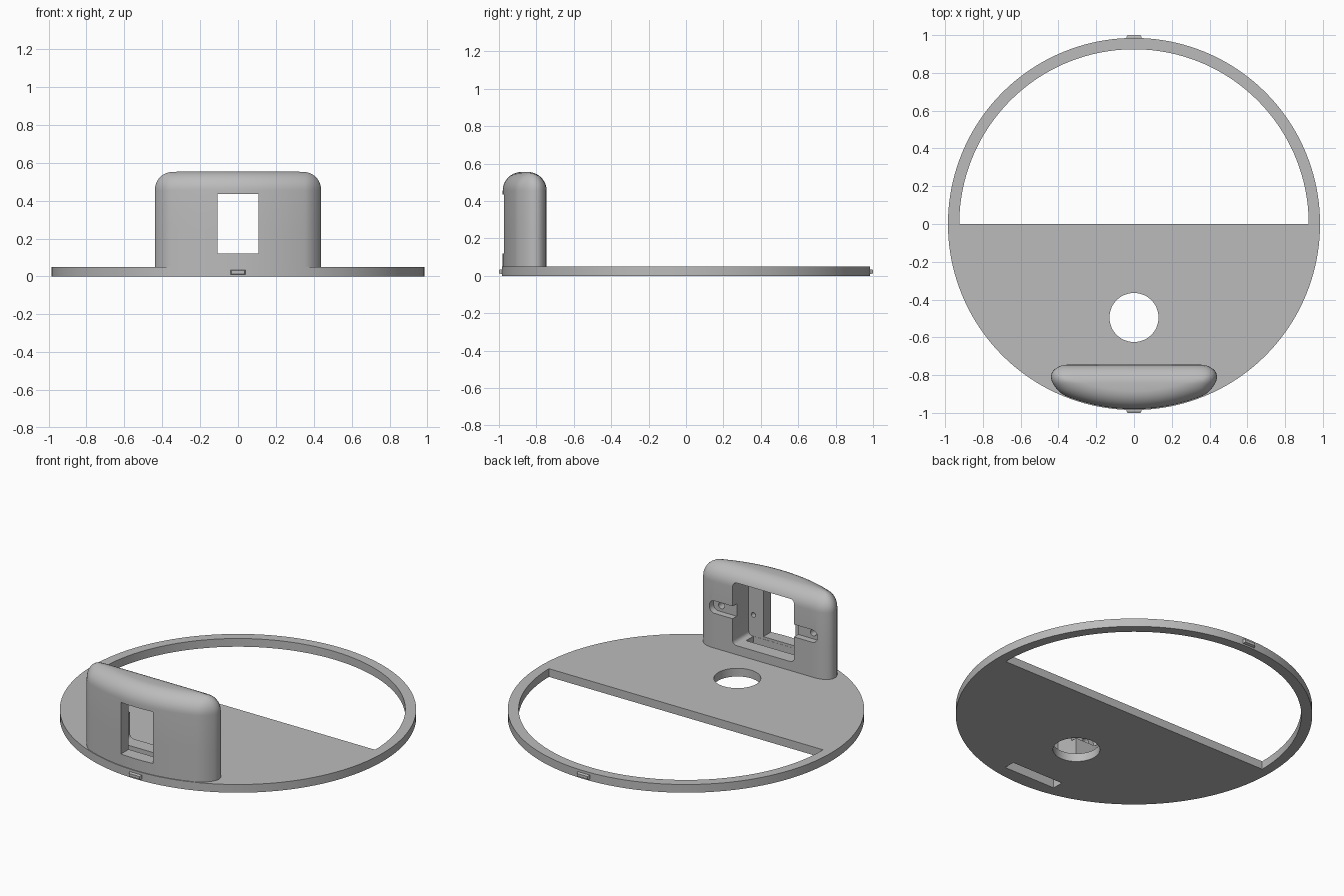
import bpy, bmesh, math
from mathutils import Vector

if "Cube" in bpy.data.objects:
    bpy.data.objects.remove(bpy.data.objects["Cube"], do_unlink=True)

GREY = (0.5, 0.5, 0.5, 1)
mat = bpy.data.materials.new("plain grey")
mat.use_nodes = True
mat.diffuse_color = GREY
mat.node_tree.nodes["Principled BSDF"].inputs["Base Color"].default_value = GREY


def finish(name, bm):
    bmesh.ops.recalc_face_normals(bm, faces=bm.faces)
    mesh = bpy.data.meshes.new(name)
    bm.to_mesh(mesh)
    bm.free()
    mesh.materials.append(mat)
    ob = bpy.data.objects.new(name, mesh)
    bpy.context.collection.objects.link(ob)
    return ob


def loft(name, rings):
    """Skin closed rings of points and cap both ends."""
    bm = bmesh.new()
    rows = [[bm.verts.new(p) for p in ring] for ring in rings]
    n = len(rows[0])
    for a, b in zip(rows, rows[1:]):
        for i in range(n):
            j = (i + 1) % n
            bm.faces.new((a[i], a[j], b[j], b[i]))
    bm.faces.new(rows[0])
    bm.faces.new(rows[-1])
    return finish(name, bm)


def prism(name, pts, lo, hi, along_y=False):
    """Extrude a flat outline along z, or an x-z outline along y."""
    return loft(name, [[(a, h, b) if along_y else (a, b, h) for a, b in pts]
                       for h in (lo, hi)])


def arc(cx, cy, r, start, end, n):
    return [(cx + r * math.cos(math.radians(start + (end - start) * i / n)),
             cy + r * math.sin(math.radians(start + (end - start) * i / n)))
            for i in range(n + 1)]


def circle(cx, cy, r, n):
    return arc(cx, cy, r, 0, 360, n)[:-1]


def rect(x0, x1, y0, y1, r=0):
    if not r:
        return [(x0, y0), (x1, y0), (x1, y1), (x0, y1)]
    return (arc(x1 - r, y1 - r, r, 0, 90, 6) + arc(x0 + r, y1 - r, r, 90, 180, 6)
            + arc(x0 + r, y0 + r, r, 180, 270, 6) + arc(x1 - r, y0 + r, r, 270, 360, 6))


def cut(target, cutters):
    """Subtract the cutters and bake the result."""
    for c in cutters:
        mod = target.modifiers.new("cut", "BOOLEAN")
        mod.operation = "DIFFERENCE"
        mod.solver = "EXACT"
        mod.object = c
    bpy.context.view_layer.update()
    deps = bpy.context.evaluated_depsgraph_get()
    mesh = bpy.data.meshes.new_from_object(target.evaluated_get(deps))
    target.modifiers.clear()
    target.data = mesh


# Round base plate
plate = prism("base_plate", circle(0, 0, 0.985, 160), 0, 0.05)

# Rounded housing: flat back, curved front, all edges blended
BACK, FRONT, HALF, TOP, R = -0.745, 0.98, 0.455, 0.555, 0.1
CENTRE = Vector((0, -0.861))


def inside(p, z):
    gaps = (p.y - BACK, abs(p.x) - HALF, p.length - FRONT, z - TOP)
    return math.hypot(*(max(g + R, 0) for g in gaps)) < R


def outline(z, n=112):
    ring = []
    for i in range(n):
        t = 2 * math.pi * (i + 0.5) / n
        d = Vector((0.45 * math.cos(t), 0.11 * math.sin(t)))
        lo, hi = 0, 2
        for _ in range(30):
            mid = (lo + hi) / 2
            lo, hi = (mid, hi) if inside(CENTRE + d * mid, z) else (lo, mid)
        p = CENTRE + d * lo
        ring.append((p.x, p.y, z))
    return ring


levels = [0.03, 0.25] + [TOP - R + (R - 0.0001) * math.sin(math.pi / 2 * i / 10)
                         for i in range(11)]
housing = loft("housing", [outline(z) for z in levels])

# Cutters for the plate
half_opening = prism("half_opening_cutter", arc(0, 0, 0.925, 0, 180, 90), -0.1, 0.2)
round_hole = prism("round_hole_cutter", circle(0, -0.495, 0.13, 48), -0.1, 0.2)
slot = prism("slot_cutter", rect(-0.175, 0.175, -0.899, -0.83), -0.1, 0.2)

# Cutters for the housing: rear pocket, front window, screw recesses and holes
pocket = prism("pocket_cutter", rect(-0.207, 0.207, 0.105, 0.485, 0.025),
               -0.9, -0.6, True)
window = prism("window_cutter", rect(-0.108, 0.108, 0.12, 0.435), -1.1, -0.85, True)
housing_cutters = [pocket, window, slot]
for s in (-1, 1):
    x0, x1 = sorted((s * 0.15, s * 0.365))
    housing_cutters += [
        prism("recess_cutter", rect(x0, x1, 0.262, 0.338, 0.035), -0.785, -0.6, True),
        prism("screw_hole_cutter", circle(s * 0.31, 0.3, 0.02, 20), -0.86, -0.7, True),
        prism("pin_hole_cutter", circle(s * 0.175, 0.235, 0.015, 16), -0.93, -0.88, True)]

cut(plate, [half_opening, round_hole, slot])
cut(housing, housing_cutters)
for c in {half_opening, round_hole, *housing_cutters}:
    bpy.data.objects.remove(c, do_unlink=True)

# Small latch tabs on the rim, front and back
tabs = []
for name, s in (("front_tab", -1), ("back_tab", 1)):
    tabs.append(loft(name, [[(x, s * y, z) for x, z in rect(-w, w, z0, z1)]
                            for y, w, z0, z1 in ((0.96, 0.04, 0.01, 0.035),
                                                 (0.99, 0.04, 0.01, 0.035),
                                                 (1.0, 0.035, 0.014, 0.031))]))

# Smooth curves, sharp edges
bpy.ops.object.select_all(action="DESELECT")
for ob in [plate, housing]:
    ob.select_set(True)
bpy.context.view_layer.objects.active = housing
bpy.ops.object.shade_smooth_by_angle(angle=math.radians(30))
